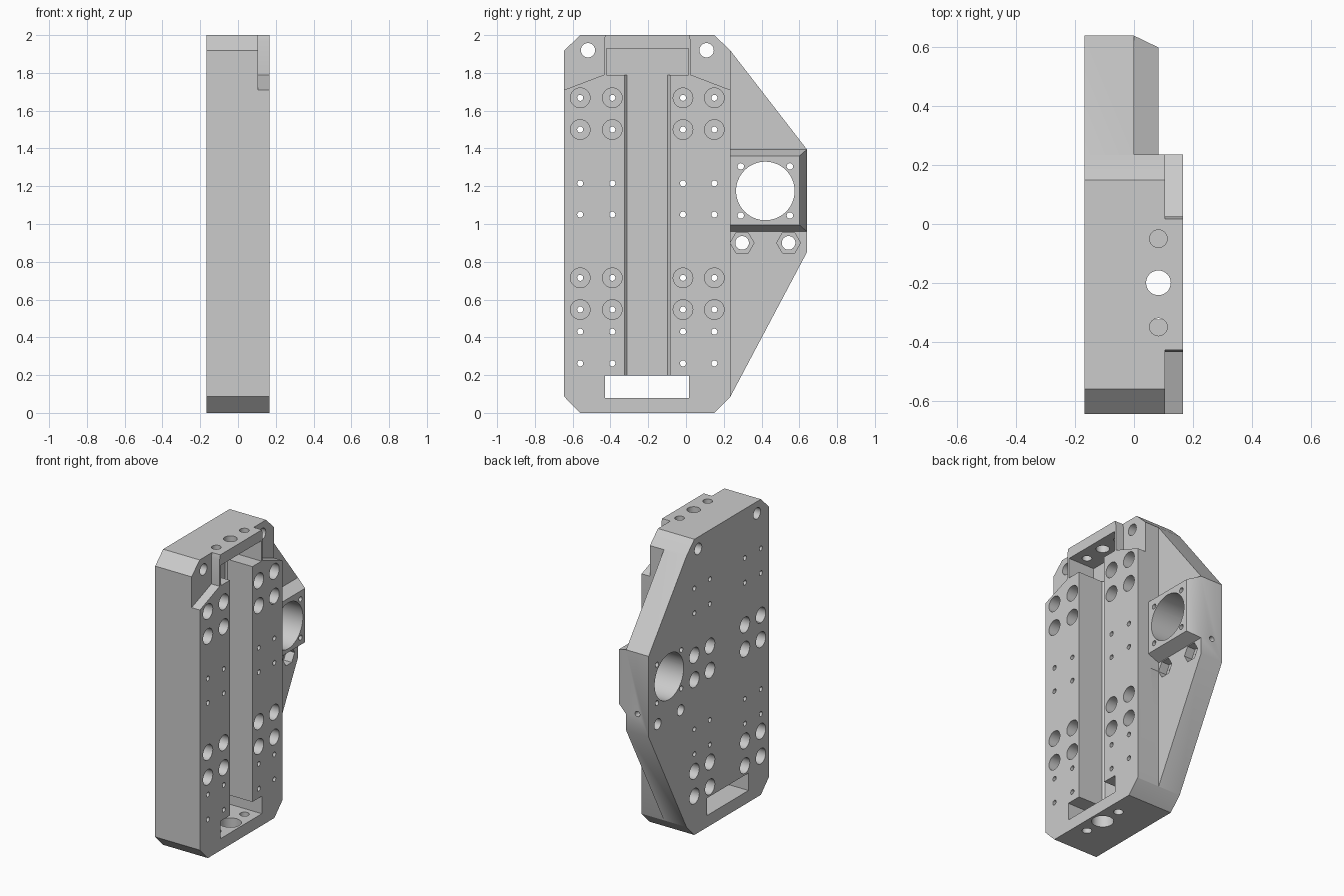
import bpy, bmesh
from math import pi
from mathutils import Matrix, Vector

cube = bpy.data.objects.get("Cube")
if cube:
    bpy.data.objects.remove(cube, do_unlink=True)

BACK, FRONT, LEDGE = -0.168, 0.167, 0.0
MID = -0.205          # y of the housing's centre line
FLOOR = -0.03         # bottom of the channel


def make_object(name, bm):
    bmesh.ops.recalc_face_normals(bm, faces=bm.faces)
    mesh = bpy.data.meshes.new(name)
    bm.to_mesh(mesh)
    bm.free()
    ob = bpy.data.objects.new(name, mesh)
    bpy.context.collection.objects.link(ob)
    return ob


def loft(bm, low, high):
    """Closed solid between two matching loops of points."""
    a = [bm.verts.new(p) for p in low]
    b = [bm.verts.new(p) for p in high]
    bm.faces.new(a)
    bm.faces.new(b)
    for i in range(len(a)):
        j = (i + 1) % len(a)
        bm.faces.new((a[i], a[j], b[j], b[i]))


def prism_x(bm, yz, x0, x1):
    loft(bm, [(x0, y, z) for y, z in yz], [(x1, y, z) for y, z in yz])


def box(bm, lo, hi):
    yz = [(lo[1], lo[2]), (hi[1], lo[2]), (hi[1], hi[2]), (lo[1], hi[2])]
    prism_x(bm, yz, lo[0], hi[0])


def drill(bm, start, end, r, sides=32):
    start, end = Vector(start), Vector(end)
    axis = end - start
    turn = {0: Matrix.Rotation(pi / 2, 4, 'Y'),
            1: Matrix.Rotation(-pi / 2, 4, 'X'),
            2: Matrix.Identity(4)}[max(range(3), key=lambda i: abs(axis[i]))]
    bmesh.ops.create_cone(bm, cap_ends=True, segments=sides, radius1=r, radius2=r,
                          depth=axis.length,
                          matrix=Matrix.Translation((start + end) / 2) @ turn)


def drill_x(bm, y, z, r, x0=-0.3, x1=0.3, sides=32):
    drill(bm, (x0, y, z), (x1, y, z), r, sides)


def combine(name, bm, operation='DIFFERENCE'):
    """Apply one boolean step to the plate and drop the helper."""
    tool = make_object(name, bm)
    tool.hide_render = True
    mod = plate.modifiers.new(name, 'BOOLEAN')
    mod.operation = operation
    mod.solver = 'EXACT'
    mod.object = tool
    bpy.ops.object.modifier_apply(modifier=mod.name)
    bpy.data.objects.remove(tool, do_unlink=True)


# Housing plate: full outline with the side wing
bm = bmesh.new()
prism_x(bm, [(-0.56, 0), (0.15, 0), (0.235, 0.086), (0.64, 0.85), (0.64, 1.395),
             (0.235, 1.918), (0.15, 2), (-0.56, 2), (-0.645, 1.918), (-0.645, 0.086)],
        BACK, FRONT)
plate = make_object("housing_plate", bm)
bpy.context.view_layer.objects.active = plate
plate.select_set(True)

# Thin down the wing
bm = bmesh.new()
box(bm, (LEDGE, 0.2355, -0.1), (0.5, 1, 2.1))
combine("wing_step", bm)

# Tapered motor mount on the wing
bm = bmesh.new()
loft(bm, [(LEDGE, y, z) for y, z in ((0.2, 0.96), (0.64, 0.96), (0.64, 1.395), (0.2, 1.395))],
     [(0.083, y, z) for y, z in ((0.2, 0.995), (0.6, 0.995), (0.6, 1.36), (0.2, 1.36))])
combine("motor_mount", bm, 'UNION')

# Recessed upper corners, mirrored about the centre line
bm = bmesh.new()
corner = [(0.23, 1.79), (0.23, 1.97), (0.215, 2.03), (0.5, 2.03), (0.5, 1.687)]
for side in (-1, 1):
    prism_x(bm, [(MID + side * d, z) for d, z in corner], 0.105, 0.4)
combine("corner_recesses", bm)

# Top pocket and bottom window
bm = bmesh.new()
box(bm, (FLOOR, -0.42, 1.79), (0.4, 0.012, 1.928))
box(bm, (-0.4, -0.428, 0.08), (0.4, 0.016, 0.198))
combine("pocket_and_window", bm)

# Long channel with eased floor corners
bm = bmesh.new()
half, ease = 0.12, 0.012
profile = [(0.4, -half), (FLOOR + ease, -half), (FLOOR, ease - half),
           (FLOOR, half - ease), (FLOOR + ease, half), (0.4, half)]
loft(bm, [(x, MID + y, 0.14) for x, y in profile],
     [(x, MID + y, 1.85) for x, y in profile])
combine("channel", bm)

# Screw holes, with counterbores on alternating faces
columns = (-0.56, -0.39, -0.016, 0.15)
front_rows = (1.668, 1.5, 0.715, 0.547)
back_rows = (1.215, 1.05, 0.43, 0.262)
bm = bmesh.new()
for y in columns:
    for z in front_rows + back_rows:
        drill_x(bm, y, z, 0.016, sides=20)
combine("screw_holes", bm)

bm = bmesh.new()
for y in columns:
    for z in front_rows:
        drill_x(bm, y, z, 0.052, FRONT - 0.13, 0.3)
    for z in back_rows:
        drill_x(bm, y, z, 0.052, -0.3, BACK + 0.13)
combine("counterbores", bm)

# Corner holes, motor opening, its four screws and the nut bolts
bm = bmesh.new()
for side in (-1, 1):
    drill_x(bm, MID + side * 0.314, 1.92, 0.038)
    drill_x(bm, 0.42 + side * 0.123, 0.9, 0.036)
    for up in (-1, 1):
        drill_x(bm, 0.42 + side * 0.13, 1.175 + up * 0.13, 0.017, sides=20)
drill_x(bm, 0.42, 1.175, 0.155, sides=64)
combine("through_holes", bm)

# Hexagonal nut seats
bm = bmesh.new()
for side in (-1, 1):
    drill_x(bm, 0.42 + side * 0.123, 0.9, 0.063, LEDGE - 0.06, 0.06, 6)
combine("nut_seats", bm)

# Spindle and guide holes in both ends, and the wing edge screw
bm = bmesh.new()
for z0, z1, r in ((1.86, 2.1, 0.042), (-0.1, 0.14, 0.068)):
    drill(bm, (0.083, -0.2, z0), (0.083, -0.2, z1), r)
    for y in (-0.35, -0.05):
        drill(bm, (0.083, y, z0), (0.083, y, z1), 0.03)
drill(bm, (-0.085, 0.45, 0.983), (-0.085, 0.8, 0.983), 0.018, 20)
combine("end_holes", bm)

# Single grey finish
grey = bpy.data.materials.new("machined_grey")
grey.use_nodes = True
colour = (0.6, 0.6, 0.6, 1)
grey.diffuse_color = colour
grey.node_tree.nodes["Principled BSDF"].inputs["Base Color"].default_value = colour
plate.data.materials.clear()
plate.data.materials.append(grey)
for face in plate.data.polygons:
    face.material_index = 0
bpy.ops.object.shade_smooth_by_angle()
